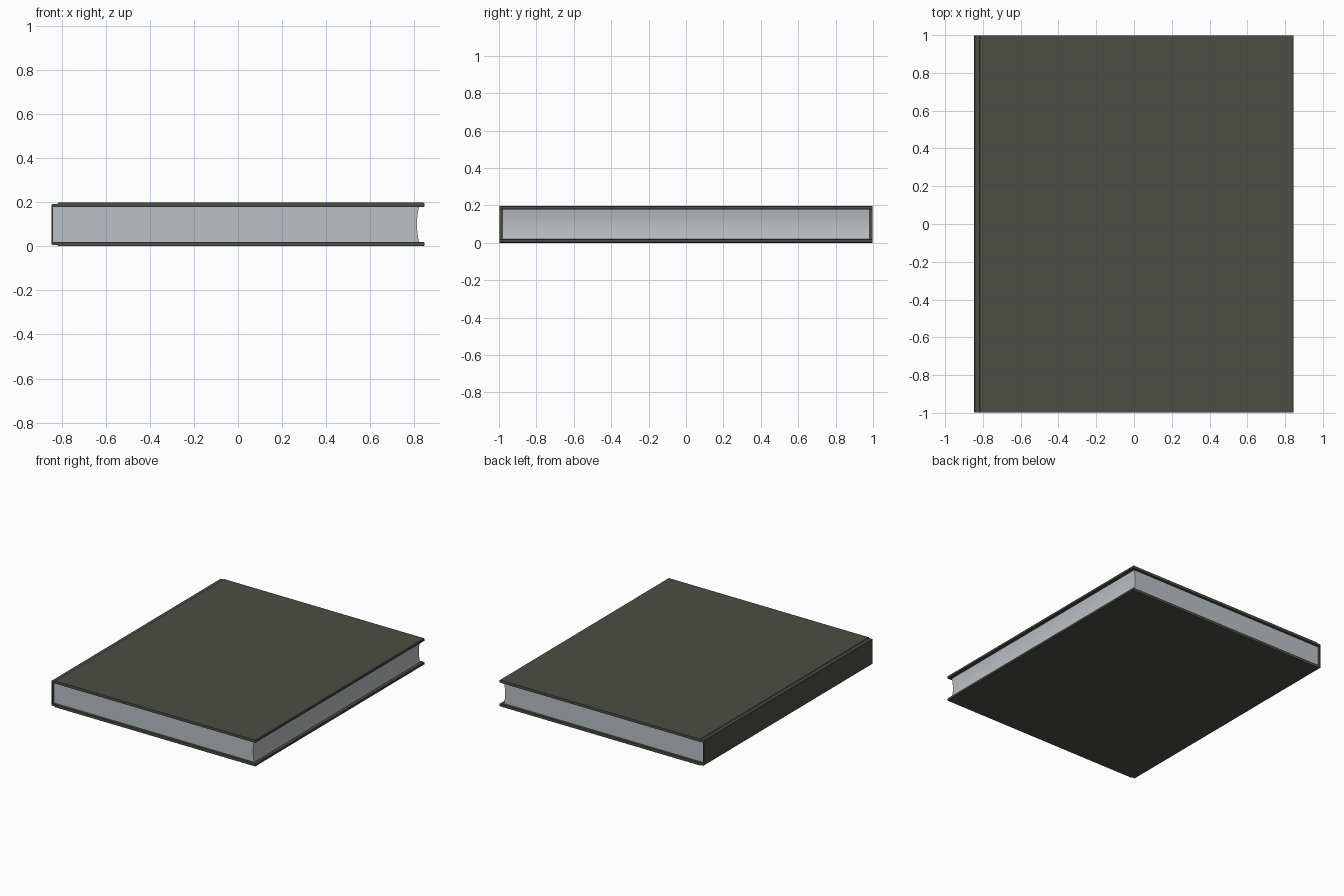
import bpy, bmesh, math

if "Cube" in bpy.data.objects:
    bpy.data.objects.remove(bpy.data.objects["Cube"])

def material(name, col):
    m = bpy.data.materials.new(name)
    m.diffuse_color = (*col, 1)
    m.use_nodes = True
    m.node_tree.nodes["Principled BSDF"].inputs["Base Color"].default_value = m.diffuse_color
    return m

cover_mat = material("dark cover", (0.075, 0.075, 0.063))
page_mat = material("pale grey paper", (0.50, 0.53, 0.55))

def extrude_profile(name, profile, half_y, mat):
    """Extrude an (x, z) outline along y from -half_y to half_y."""
    bm = bmesh.new()
    face = bm.faces.new([bm.verts.new((x, -half_y, z)) for x, z in profile])
    new = bmesh.ops.extrude_face_region(bm, geom=[face])["geom"]
    bmesh.ops.translate(bm, vec=(0, 2 * half_y, 0),
                        verts=[v for v in new if isinstance(v, bmesh.types.BMVert)])
    bmesh.ops.recalc_face_normals(bm, faces=bm.faces)
    me = bpy.data.meshes.new(name)
    bm.to_mesh(me)
    bm.free()
    me.materials.append(mat)
    ob = bpy.data.objects.new(name, me)
    bpy.context.collection.objects.link(ob)
    bpy.context.view_layer.objects.active = ob
    ob.select_set(True)
    bpy.ops.object.shade_smooth_by_angle(angle=math.radians(30))
    ob.select_set(False)
    return ob

H = 0.197          # total thickness
T = 0.02           # board thickness
mid = H / 2

# Case: two boards with a thin stepped hinge and a spine, mirrored about mid height
lower_outer = [(-0.846, mid), (-0.846, 0.009), (-0.842, 0.005), (-0.818, 0.005),
               (-0.814, 0.0), (0.841, 0.0), (0.845, 0.004)]
lower_inner = [(0.845, T - 0.003), (0.842, T), (-0.838, T)]
lower = lower_outer + lower_inner
upper = [(x, H - z) for x, z in reversed(lower)]
extrude_profile("cover_and_spine", lower + upper[:-1], 0.998, cover_mat)

# Page block with a hollow fore-edge
z0, z1 = T, H - T
n = 12
fore = [(0.82 - 0.009 * math.sin(math.pi * i / n), z0 + (z1 - z0) * i / n)
        for i in range(n + 1)]
extrude_profile("page_block", [(-0.838, z0)] + fore + [(-0.838, z1)], 0.98, page_mat)
